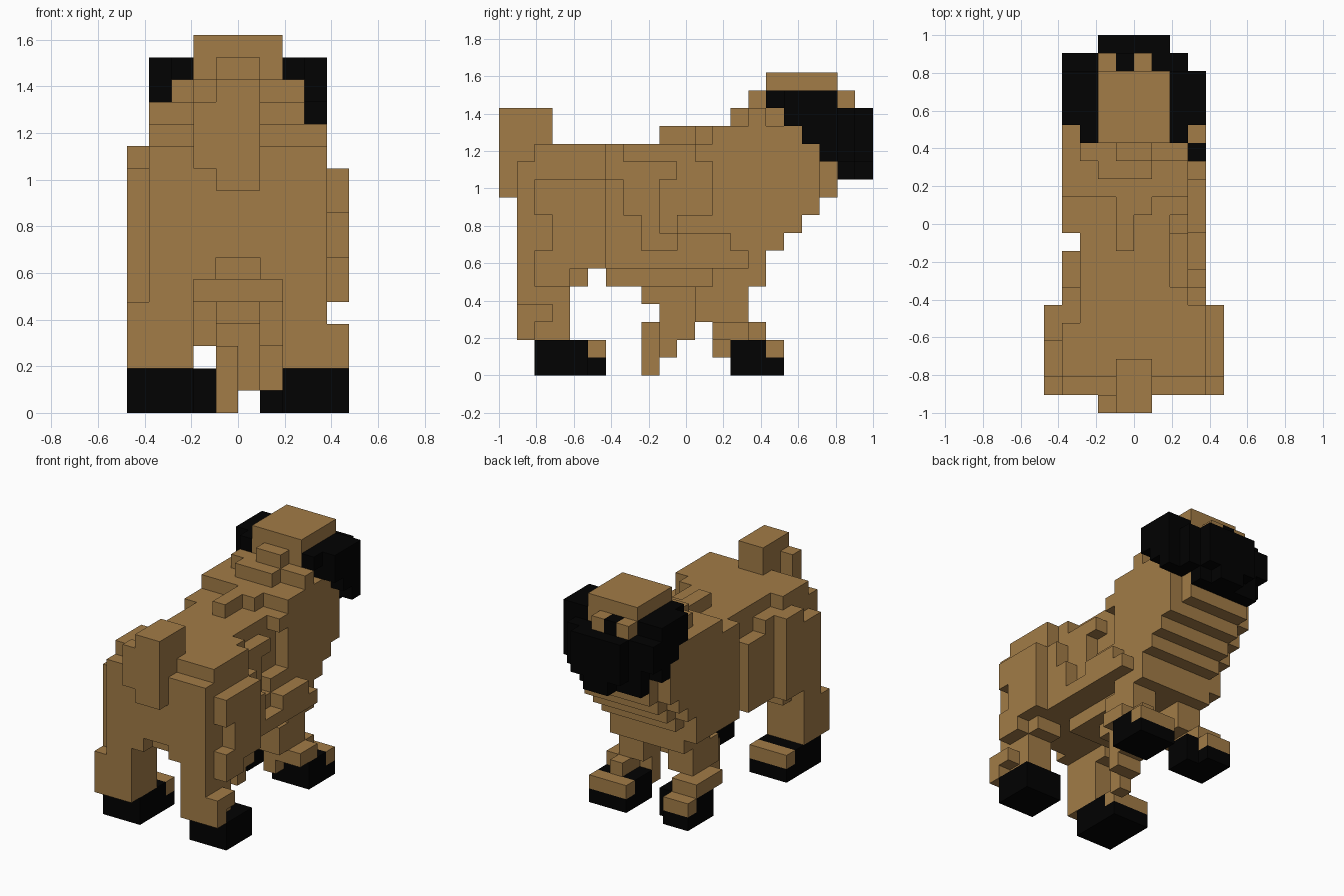
import bpy, bmesh, math
from mathutils import Vector

default = bpy.data.objects.get("Cube")
if default:
    bpy.data.objects.remove(default)

UNIT = 2 / 21
WIDTH, LENGTH = 10, 21


def make_material(name, colour):
    mat = bpy.data.materials.new(name)
    mat.use_nodes = True
    mat.diffuse_color = colour
    bsdf = mat.node_tree.nodes["Principled BSDF"]
    bsdf.inputs["Base Color"].default_value = colour
    bsdf.inputs["Roughness"].default_value = 1
    return mat


TAN = make_material("tan fur", (0.36, 0.2, 0.063, 1))
BLACK = make_material("black fur", (0.0005, 0.0005, 0.0005, 1))

cells = {}       # grid cell -> part name
materials = {}   # part name -> material


def cells_in(x, y, z):
    return [(i, j, k) for i in range(x[0], x[-1] + 1)
            for j in range(y[0], y[-1] + 1)
            for k in range(z[0], z[-1] + 1)]


def fill(part, mat, x, y, z):
    """Fill an inclusive box of cells; later parts replace earlier ones."""
    materials[part] = mat
    for cell in cells_in(x, y, z):
        cells[cell] = part


def fill_pair(part, mat, x, y, z):
    """Fill a box and its mirror image across the body."""
    fill("right_" + part, mat, x, y, z)
    fill("left_" + part, mat, (WIDTH - 1 - x[-1], WIDTH - 1 - x[0]), y, z)


def carve(x, y, z):
    for cell in cells_in(x, y, z):
        cells.pop(cell, None)


def build(part):
    """Make one mesh from the exposed cell faces, merged into flat panels."""
    bm = bmesh.new()
    for cell in [c for c, owner in cells.items() if owner == part]:
        for axis in range(3):
            for side in (0, 1):
                beside = list(cell)
                beside[axis] += 2 * side - 1
                if tuple(beside) in cells:
                    continue
                corners = []
                for a, b in ((0, 0), (1, 0), (1, 1), (0, 1)):
                    p = Vector(cell)
                    p[axis] += side
                    p[(axis + 1) % 3] += a
                    p[(axis + 2) % 3] += b
                    p -= Vector((WIDTH / 2, LENGTH / 2, 0))
                    corners.append(bm.verts.new(p * UNIT))
                bm.faces.new(corners if side else corners[::-1])
    bmesh.ops.remove_doubles(bm, verts=bm.verts, dist=UNIT / 100)
    bmesh.ops.dissolve_limit(bm, angle_limit=math.radians(1),
                             verts=bm.verts, edges=bm.edges)
    mesh = bpy.data.meshes.new(part)
    bm.to_mesh(mesh)
    bm.free()
    mesh.materials.append(materials[part])
    bpy.context.collection.objects.link(bpy.data.objects.new(part, mesh))


# Trunk with a lower rump step and a narrow belly
fill("body", TAN, (1, 8), (1,), (6, 11))
fill("body", TAN, (1, 8), (2, 5), (6, 12))
fill("body", TAN, (1, 7), (6, 12), (6, 12))
fill("belly", TAN, (3, 6), (6, 12), (5,))
fill("belly", TAN, (4, 5), (8,), (4,))

# Left flank: an uneven outer layer of fur over a hollowed inner layer
fill("left_flank", TAN, (8,), (6,), (6, 10))
fill("left_flank", TAN, (8,), (7,), (6, 8))
fill("left_flank", TAN, (8,), (8, 9), (6,))
fill("left_flank", TAN, (8,), (10, 12), (6, 7))
fill("left_flank", TAN, (8,), (13,), (6,))
carve((7,), (7, 10), (12,))
carve((7,), (9,), (8, 10))
carve((7,), (10, 11), (9, 11))

# Ragged fur hollows along the right flank
carve((1,), (5, 6), (12,))
carve((1,), (7, 8), (11, 12))
carve((1,), (9,), (0, 12))
carve((4, 5), (1,), (6,))

# Withers and stepped nape
fill("withers", TAN, (1, 7), (12, 14), (13,))
fill("withers", TAN, (4,), (9, 11), (13,))
fill("withers", TAN, (5,), (11,), (13,))
fill("nape", TAN, (3, 5), (13,), (14,))
fill("nape", TAN, (2, 7), (14,), (14,))
fill("nape", TAN, (4, 5), (14,), (15,))

# Chest and a throat that climbs forward in stairs
fill("chest", TAN, (1, 7), (13, 14), (6, 12))
fill("chest", TAN, (2, 7), (12, 14), (5,))
for step in range(3):
    fill("throat", TAN, (2, 7), (15 + step,), (7 + step, 13))
    fill("throat", TAN, (1,), (15 + step,), (8 + step, 13))
fill("throat", TAN, (2, 6), (18,), (10, 11))

# Tail
fill("tail", TAN, (4, 5), (0, 2), (10, 14))
fill("tail", TAN, (3,), (0,), (11, 13))

# Hind legs and thighs, slightly uneven from side to side
fill("right_hind_leg", TAN, (0, 2), (1, 3), (2, 4))
fill("right_hind_leg", TAN, (1, 2), (1, 4), (5,))
fill("right_thigh", TAN, (0,), (2, 3), (5, 10))
fill("right_thigh", TAN, (0,), (4, 5), (6, 11))
fill("left_hind_leg", TAN, (7, 8), (1, 3), (2, 5))
fill("left_hind_leg", TAN, (7, 8), (4,), (5,))
fill("left_hind_leg", TAN, (9,), (1,), (2,))
fill("left_hind_leg", TAN, (9,), (1, 2), (3,))
fill("left_thigh", TAN, (9,), (2, 3), (5, 6))
fill("left_thigh", TAN, (9,), (4, 5), (6,))
fill("left_thigh", TAN, (9,), (3, 5), (7, 8))
fill("left_thigh", TAN, (9,), (2, 5), (9, 10))

# Front legs
fill_pair("front_leg", TAN, (2, 3), (11, 13), (3, 4))
fill_pair("front_leg", TAN, (1, 2), (12, 14), (2,))
carve((8,), (14,), (2,))
fill("left_front_leg", TAN, (6,), (12,), (1, 2))

# Slanted piece hanging below the belly
fill("under_tuft", TAN, (4, 5), (9, 11), (3, 4))
fill("under_tuft", TAN, (4, 5), (9, 10), (2,))
fill("under_tuft", TAN, (4, 5), (9,), (1,))
fill("under_tuft", TAN, (4,), (8,), (0, 2))

# Black paws with tan toes
fill_pair("front_paw", BLACK, (1, 3), (13, 15), (0, 1))
fill_pair("front_toes", TAN, (1, 3), (15,), (1,))
carve((3,), (15,), (0, 1))
fill("right_hind_paw", BLACK, (0, 2), (2, 5), (0, 1))
fill("right_hind_toes", TAN, (0, 2), (5,), (1,))
fill("left_hind_paw", BLACK, (7, 9), (2, 4), (0, 1))

# Head crown
fill("crown", TAN, (3, 6), (15, 18), (12, 16))

# Black ears and cheeks sweeping down and forward
fill_pair("ear", BLACK, (2,), (15,), (15,))
for step in range(1, 4):
    fill_pair("ear", BLACK, (1, 2), (15 + step,), (15 - step, 15))

# Black muzzle
fill("muzzle", BLACK, (1, 7), (19,), (13, 14))
fill("muzzle", BLACK, (2, 7), (19,), (12,))
fill("muzzle", BLACK, (2, 6), (19,), (11,))
fill("muzzle", BLACK, (3, 6), (20,), (12, 14))
fill("muzzle", BLACK, (4, 5), (20,), (11,))

# Brow patches with a dark bridge between them
fill("brow", TAN, (3, 5), (19,), (15,))
fill("brow_bridge", BLACK, (4,), (19,), (15,))

for part_name in materials:
    build(part_name)
